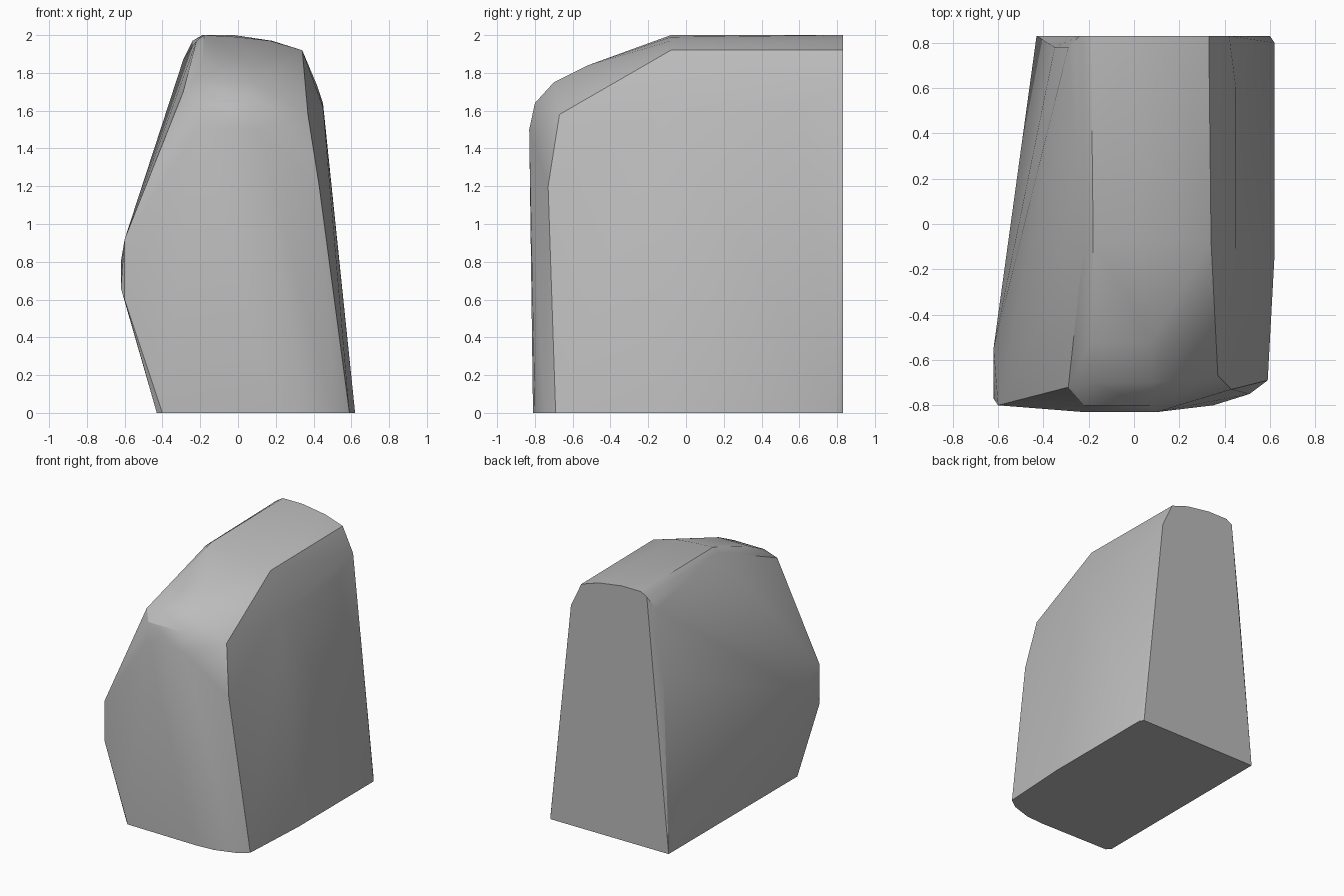
import bpy
import bmesh
import math

# Remove the default cube only
cube = bpy.data.objects.get("Cube")
if cube:
    bpy.data.objects.remove(cube, do_unlink=True)


def make_material(name, colour):
    material = bpy.data.materials.new(name)
    material.use_nodes = True
    material.diffuse_color = colour
    shader = next(node for node in material.node_tree.nodes
                  if node.type == "BSDF_PRINCIPLED")
    shader.inputs["Base Color"].default_value = colour
    return material


def on_floor(outline):
    return [(x, y, 0) for x, y in outline]


def on_section(depth, outline):
    return [(x, depth, z) for x, z in outline]


def build_hull(name, corners, material):
    """Wrap a tight stone skin around the corner points."""
    bm = bmesh.new()
    for corner in corners:
        bm.verts.new(corner)
    hull = bmesh.ops.convex_hull(bm, input=bm.verts[:])
    unused = [item for item in hull["geom_interior"] + hull["geom_unused"]
              if isinstance(item, bmesh.types.BMVert) and item.is_valid]
    bmesh.ops.delete(bm, geom=list(set(unused)), context="VERTS")
    bmesh.ops.dissolve_limit(bm, angle_limit=math.radians(1),
                             verts=bm.verts[:], edges=bm.edges[:])
    bmesh.ops.recalc_face_normals(bm, faces=bm.faces[:])
    mesh = bpy.data.meshes.new(name)
    bm.to_mesh(mesh)
    bm.free()
    mesh.materials.append(material)
    stone = bpy.data.objects.new(name, mesh)
    bpy.context.collection.objects.link(stone)
    return stone


# Flat base outline
base = on_floor([(-.43, -.77), (-.4, -.8), (.2, -.81), (.35, -.8), (.51, -.75),
                 (.59, -.69), (.62, -.14), (.62, .8), (.6, .83), (-.43, .83)])

# Flat back wall, its upper outline
back = on_section(.83, [(-.24, 1.97), (-.19, 2), (-.02, 2), (.18, 1.97),
                        (.33, 1.92), (.42, 1.73)])

# Crown ridge, where the top starts to slope to the front
crown = on_section(-.08, [(-.22, 1.97), (-.18, 2), (0, 1.99), (.17, 1.97),
                          (.34, 1.92)])

# Rounded brow, stepping down to the front wall
brow = []
for depth, height, left, right in ((-.52, 1.84, -.19, .08), (-.7, 1.75, -.19, .08),
                                   (-.8, 1.64, -.22, .07), (-.83, 1.5, -.22, .1)):
    brow += on_section(depth, [(left, height), (right, height)])

# Bulging flank on one side, and the blunt shoulder on the other
flank = [(-.6, -.8, .6), (-.62, -.77, .66), (-.62, -.55, .8), (-.6, -.8, .92),
         (-.29, -.72, 1.7), (-.29, .78, 1.87), (-.35, .78, 1.35)]
shoulder = [(.37, -.67, 1.58), (.43, -.73, 1.2), (.45, -.1, 1.62), (.45, .6, 1.64)]

stone_grey = make_material("stone grey", (.5, .5, .5, 1))
boulder = build_hull("boulder", base + back + crown + brow + flank + shoulder,
                     stone_grey)

# Soft shading with the hard rims kept crisp
bpy.ops.object.select_all(action="DESELECT")
boulder.select_set(True)
bpy.context.view_layer.objects.active = boulder
bpy.ops.object.shade_smooth_by_angle(angle=math.radians(30))
